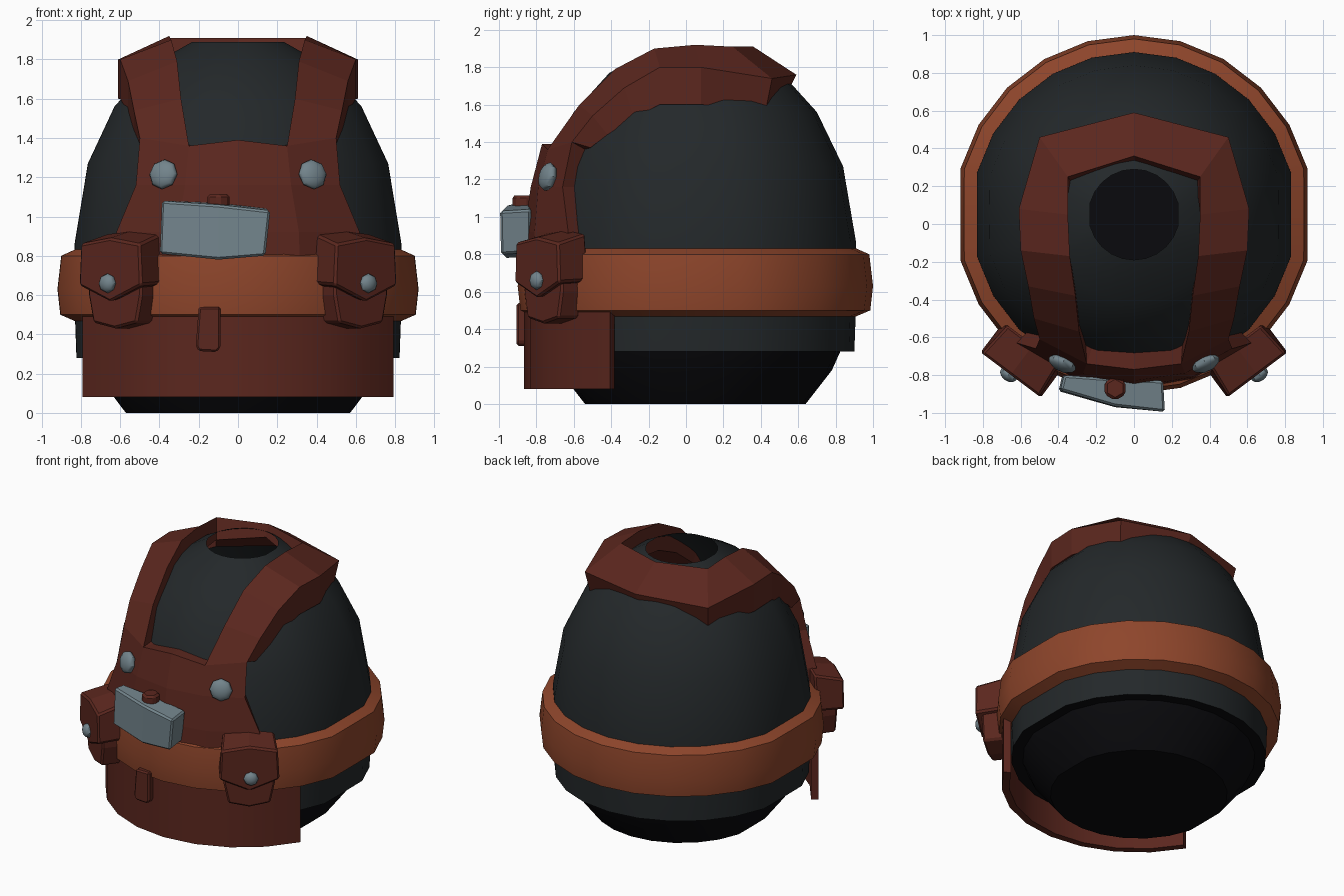
import bpy, bmesh
from math import sin, cos, pi, radians
from mathutils import Vector

if "Cube" in bpy.data.objects:
    bpy.data.objects.remove(bpy.data.objects["Cube"])


def material(name, rgb):
    m = bpy.data.materials.new(name)
    m.diffuse_color = (*rgb, 1)
    m.use_nodes = True
    m.node_tree.nodes["Principled BSDF"].inputs["Base Color"].default_value = m.diffuse_color
    return m


DARK = material("dark_cloth", (0.017, 0.021, 0.023))
BLACK = material("black_base", (0.003, 0.003, 0.004))
LEATHER = material("red_leather", (0.105, 0.02, 0.013))
BELT = material("orange_leather", (0.27, 0.06, 0.024))
METAL = material("metal", (0.17, 0.23, 0.26))
CY = 0.05  # centre of the round body in y


def make(name, verts, faces, mat, angle=None):
    me = bpy.data.meshes.new(name)
    me.from_pydata([tuple(v) for v in verts], [], faces)
    bm = bmesh.new()
    bm.from_mesh(me)
    bmesh.ops.remove_doubles(bm, verts=bm.verts, dist=1e-5)
    bmesh.ops.recalc_face_normals(bm, faces=bm.faces)
    bm.to_mesh(me)
    bm.free()
    ob = bpy.data.objects.new(name, me)
    bpy.context.collection.objects.link(ob)
    me.materials.append(mat)
    if angle:
        bpy.ops.object.select_all(action='DESELECT')
        bpy.context.view_layer.objects.active = ob
        ob.select_set(True)
        bpy.ops.object.shade_smooth_by_angle(angle=radians(angle))
    return ob


def lathe(name, profile, mat, closed=False, angle=30, n=24):
    """Spin (radius, z) points; the sides are slightly flattened."""
    verts, faces = [], []
    for r, z in profile:
        for i in range(n):
            a = 2 * pi * i / n
            x = max(-0.968 * r, min(0.968 * r, r * sin(a)))
            verts.append((x, CY + r * cos(a), z))
    k = len(profile)
    for j in range(k if closed else k - 1):
        for i in range(n):
            a, b = j * n, (j + 1) % k * n
            faces.append((a + i, a + (i + 1) % n, b + (i + 1) % n, b + i))
    return verts, faces, make(name, verts, faces, mat, angle)


def slab(name, rows, back, mat, angle=None):
    """Thick sheet from a grid of front points and a matching grid of back points."""
    nr, nc = len(rows), len(rows[0])
    verts = [p for r in rows for p in r] + [p for r in back for p in r]
    off = nr * nc
    faces = []
    for i in range(nr - 1):
        for j in range(nc - 1):
            q = (i * nc + j, i * nc + j + 1, (i + 1) * nc + j + 1, (i + 1) * nc + j)
            faces += [q, tuple(v + off for v in reversed(q))]
    rim = [j for j in range(nc)] + [i * nc + nc - 1 for i in range(1, nr)]
    rim += [(nr - 1) * nc + j for j in range(nc - 2, -1, -1)] + [i * nc for i in range(nr - 2, 0, -1)]
    for a, b in zip(rim, rim[1:] + rim[:1]):
        faces.append((a, b, b + off, a + off))
    return make(name, verts, faces, mat, angle)


def prism(name, front, back, mat, bevel=0.0):
    n = len(front)
    faces = [tuple(range(n)), tuple(range(2 * n - 1, n - 1, -1))]
    faces += [(i, (i + 1) % n, n + (i + 1) % n, n + i) for i in range(n)]
    ob = make(name, front + back, faces, mat)
    if bevel:
        mod = ob.modifiers.new("soft_edges", 'BEVEL')
        mod.width, mod.segments = bevel, 1
    return ob


def stud(name, loc, normal, radius, depth):
    bpy.ops.mesh.primitive_uv_sphere_add(segments=8, ring_count=6, radius=1, location=loc)
    ob = bpy.context.object
    ob.name = name
    ob.scale = (radius, radius, depth)
    ob.rotation_euler = Vector(normal).to_track_quat('Z', 'Y').to_euler()
    ob.data.materials.append(METAL)
    bpy.ops.object.shade_smooth_by_angle(angle=radians(40))


def inward(p, d):
    v = Vector((p[0], p[1] - CY, 0)).normalized()
    return (p[0] - v.x * d, p[1] - v.y * d, p[2])


def flip(p):
    return (-p[0], p[1], p[2])


# Egg-shaped hollow body with an open neck, and the dark bowl under it
lathe("body", [(0.85, 0.28), (0.86, 0.55), (0.86, 0.86), (0.79, 1.27), (0.65, 1.56),
               (0.46, 1.77), (0.24, 1.89)], DARK, angle=40)
lathe("bowl_base", [(0.0, 0.0), (0.59, 0.0), (0.73, 0.18), (0.775, 0.28), (0.85, 0.28)], BLACK)

# Belt
lathe("belt", [(0.84, 0.84), (0.93, 0.80), (0.95, 0.63), (0.935, 0.50), (0.84, 0.46)],
      BELT, closed=True)

# Curved apron skirt below the belt
arc = [radians(a) for a in range(-60, 61, 15)]
skirt = [[(r * sin(a), CY - r * cos(a), z) for a in arc] for r, z in ((0.915, 0.08), (0.915, 0.52))]
slab("apron_skirt", skirt, [[inward(p, 0.05) for p in r] for r in skirt], LEATHER, 30)

# Bib on the chest
half = [[(0.62, -0.64, 0.60), (0.32, -0.83, 0.60), (0, -0.88, 0.60)],
        [(0.62, -0.63, 0.92), (0.31, -0.81, 0.92), (0, -0.865, 0.92)],
        [(0.52, -0.66, 1.16), (0.27, -0.79, 1.16), (0, -0.83, 1.16)],
        [(0.50, -0.61, 1.40), (0.25, -0.74, 1.36), (0, -0.77, 1.39)]]
bib = [r + [flip(p) for p in r[1::-1]] for r in half]
slab("bib", bib, [[inward(p, 0.1) for p in r] for r in bib], LEATHER)

# Shoulder straps joined by the back collar: outer edge, inner edge, thickness offset
strap = [((0.50, -0.61, 1.40), (0.25, -0.74, 1.36), (0, 0.10, -0.03)),
         ((0.53, -0.50, 1.54), (0.29, -0.57, 1.60), (0, 0.08, -0.10)),
         ((0.56, -0.33, 1.69), (0.31, -0.38, 1.79), (0, 0.05, -0.16)),
         ((0.60, -0.14, 1.80), (0.34, -0.17, 1.90), (0, 0, -0.20)),
         ((0.61, 0.08, 1.80), (0.35, 0.05, 1.92), (0, 0, -0.20)),
         ((0.50, 0.46, 1.74), (0.35, 0.25, 1.91), (-0.02, -0.03, -0.15)),
         ((0, 0.59, 1.76), (0, 0.36, 1.91), (0, -0.04, -0.08))]
strap += [tuple(flip(p) for p in row) for row in strap[-2::-1]]
tops = [[o, i] for o, i, d in strap]
unders = [[tuple(Vector(p) + Vector(d)) for p in (o, i)] for o, i, d in strap]
slab("shoulder_straps", tops, unders, LEATHER)

# Belt pouches with pointed flaps, and chest studs
for s, side in ((1, "right"), (-1, "left")):
    def place(u, v, z):
        return (s * (0.635 + 0.8 * u + 0.6 * v), -0.775 + 0.6 * u - 0.8 * v, z)

    flap = [(-0.19, 0.86), (0, 0.89), (0.19, 0.86), (0.2, 0.65), (0, 0.565), (-0.2, 0.65)]
    flap_back = [(-0.17, 0.91), (0, 0.93), (0.17, 0.91), (0.2, 0.66), (0, 0.6), (-0.2, 0.66)]
    prism("pouch_flap_" + side, [place(u, 0.03, z) for u, z in flap],
          [place(u, -0.17, z) for u, z in flap_back], LEATHER, 0.012)
    pouch = [(-0.17, 0.8), (0.17, 0.8), (0.17, 0.6), (0.14, 0.46), (0, 0.43), (-0.14, 0.46), (-0.17, 0.6)]
    prism("pouch_" + side, [place(u, -0.01, z) for u, z in pouch],
          [place(u, -0.15, z) for u, z in pouch], LEATHER, 0.012)
    stud("pouch_button_" + side, place(0.01, 0.035, 0.66), (s * 0.6, -0.8, 0), 0.05, 0.035)
    stud("chest_stud_" + side, (s * 0.38, -0.74, 1.215), (s * 0.4, -0.87, 0.22), 0.078, 0.04)

# Bent metal plate on the chest
plate = [[(-0.40, -0.885, 0.81), (-0.10, -0.97, 0.78), (0.14, -0.99, 0.80)],
         [(-0.39, -0.88, 1.08), (-0.10, -0.965, 1.06), (0.165, -0.995, 1.03)]]
plate_back = [[(-0.38, -0.80, 0.82), (-0.10, -0.82, 0.79), (0.13, -0.83, 0.81)],
              [(-0.37, -0.80, 1.08), (-0.10, -0.82, 1.07), (0.155, -0.83, 1.04)]]
slab("metal_plate", plate, plate_back, METAL).modifiers.new("soft_edges", 'BEVEL').width = 0.012

# Small knob above the plate
bpy.ops.mesh.primitive_cylinder_add(vertices=6, radius=0.065, depth=0.08, location=(-0.10, -0.87, 1.075))
knob = bpy.context.object
knob.name = "plate_knob"
knob.data.materials.append(LEATHER)
mod = knob.modifiers.new("soft_edges", 'BEVEL')
mod.width, mod.segments = 0.015, 1

# Strap end hanging below the belt
tab = [(-0.20, 0.54), (-0.09, 0.54), (-0.09, 0.33), (-0.11, 0.31), (-0.20, 0.315), (-0.215, 0.34)]
prism("hanging_tab", [(x, -0.905, z) for x, z in tab], [(x, -0.85, z) for x, z in tab], LEATHER, 0.01)
